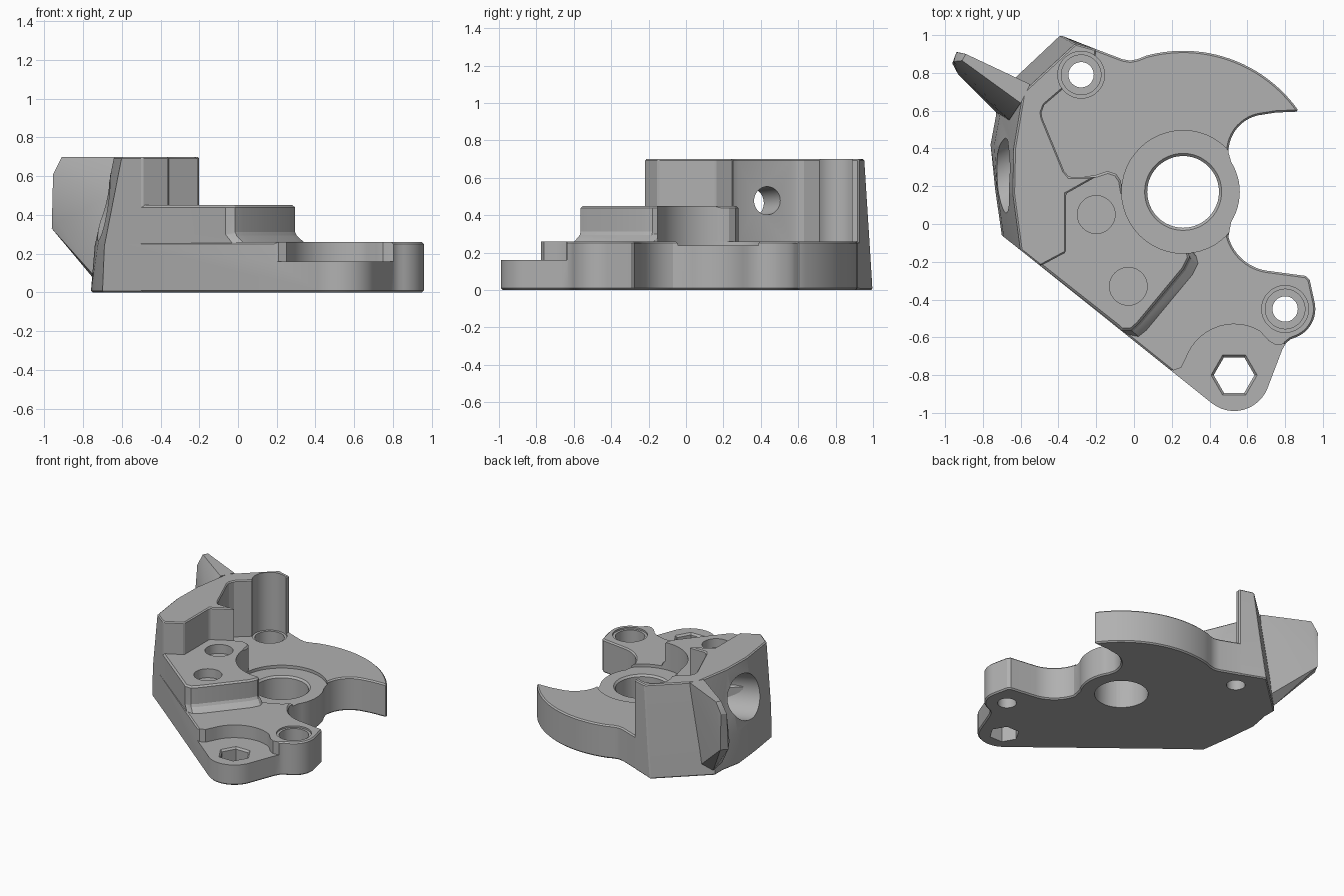
import bpy, bmesh, math
from mathutils import Vector

if "Cube" in bpy.data.objects:
    bpy.data.objects.remove(bpy.data.objects["Cube"], do_unlink=True)

grey = bpy.data.materials.new("plain grey")
grey.use_nodes = True
grey.diffuse_color = (0.44, 0.44, 0.44, 1)
grey.node_tree.nodes["Principled BSDF"].inputs["Base Color"].default_value = (0.44, 0.44, 0.44, 1)


def make(name, bm):
    bmesh.ops.recalc_face_normals(bm, faces=bm.faces[:])
    mesh = bpy.data.meshes.new(name)
    bm.to_mesh(mesh)
    bm.free()
    obj = bpy.data.objects.new(name, mesh)
    bpy.context.collection.objects.link(obj)
    mesh.materials.append(grey)
    return obj


def loft(name, rings):
    """Closed solid through (z, outline) rings with equal point counts."""
    bm = bmesh.new()
    rows = [[bm.verts.new((x, y, z)) for x, y in pts] for z, pts in rings]
    n = len(rows[0])
    for a, b in zip(rows, rows[1:]):
        for i in range(n):
            j = (i + 1) % n
            bm.faces.new((a[i], a[j], b[j], b[i]))
    bm.faces.new(rows[0][::-1])
    bm.faces.new(rows[-1])
    return make(name, bm)


def prism(name, pts, z0, z1):
    return loft(name, [(z0, pts), (z1, pts)])


def arc(c, r, a0, a1, n=12):
    angles = [math.radians(a0 + (a1 - a0) * i / n) for i in range(n + 1)]
    return [(c[0] + r * math.cos(a), c[1] + r * math.sin(a)) for a in angles]


def disc(c, r, z0, z1, n=48):
    return prism("cutter", arc(c, r, 0, 360 - 360 / n, n - 1), z0, z1)


def rod(p, q, r):
    """Round cutter running from p to q."""
    p, q = Vector(p), Vector(q)
    bm = bmesh.new()
    bmesh.ops.create_cone(bm, cap_ends=True, segments=48, radius1=r, radius2=r, depth=(q - p).length)
    turn = (q - p).to_track_quat("Z", "Y").to_matrix().to_4x4()
    turn.translation = (p + q) / 2
    bm.transform(turn)
    return make("cutter", bm)


def apply(obj, mod):
    bpy.context.view_layer.objects.active = obj
    bpy.ops.object.modifier_apply(modifier=mod.name)


def bevel(obj, width=0.012):
    mod = obj.modifiers.new("bevel", "BEVEL")
    mod.width, mod.segments = width, 1
    mod.limit_method, mod.angle_limit = "ANGLE", math.radians(50)
    apply(obj, mod)


def cut(obj, *cutters):
    for c in cutters:
        mod = obj.modifiers.new("cut", "BOOLEAN")
        mod.operation, mod.solver, mod.object = "DIFFERENCE", "EXACT", c
        apply(obj, mod)
        bpy.data.objects.remove(c, do_unlink=True)


# Key centres
main, post, ear, nut = (0.26, 0.17), (-0.28, 0.79), (0.8, -0.45), (0.53, -0.8)

# Base plate with curved blade
outline = (
    arc(nut, 0.19, 232, 338)
    + [(0.785, -0.665), (0.805, -0.63), (0.83, -0.61)]
    + arc(ear, 0.16, -70, 12)
    + [(0.93, -0.295), (0.91, -0.275)]
    + arc((0.74, 0.0), 0.25, 262, 196)
    + arc(main, 0.3, -32, 32)
    + arc((0.7, 0.38), 0.2, 180, 95)
    + [(0.75, 0.59), (0.87, 0.595)]
    + arc(main, 0.747, 36, 105, 24)
    + [(0.02, 0.873), (-0.02, 0.865), (-0.06, 0.872), (-0.2, 0.925), (-0.355, 0.975),
       (-0.6, 0.7), (-0.68, 0.4), (-0.66, 0.0), (-0.6, -0.139)]
)
plate = prism("base_plate", outline, 0, 0.26)
bevel(plate)
low = ([(0.1, -1.1), (0.1, -0.8), (0.16, -0.76), (0.21, -0.775), (0.25, -0.76), (0.275, -0.71)]
       + arc(nut, 0.27, 155, 60)
       + [(0.715, -0.62), (0.75, -0.64), (0.8, -0.635), (0.9, -0.66), (0.9, -1.1)])
cut(plate,
    prism("cutter", low, 0.16, 0.5),
    disc(main, 0.325, 0.237, 0.5),
    disc(main, 0.19, -0.1, 0.5),
    disc(nut, 0.108, -0.1, 0.5, 6))
for c in (post, ear):
    cut(plate, disc(c, 0.124, 0.247, 0.5), disc(c, 0.105, 0.15, 0.5), disc(c, 0.067, -0.1, 0.5))


# Chamfered rims of the main and nut holes
def flare(c, r, z, n):
    ring = lambda k: arc(c, k, 0, 360 - 360 / n, n - 1)
    return loft("cutter", [(z - 0.015, ring(r - 0.001)), (z + 0.005, ring(r + 0.019))])


cut(plate, flare(main, 0.19, 0.237, 48), flare(nut, 0.108, 0.16, 6))

# Middle step with sloped foot along its diagonal side
foot = [(0.3, -0.15), (0.31, -0.19), (0.28, -0.25), (0.04, -0.54), (0.0, -0.575), (-0.05, -0.575)]
fixed = [(-0.09, -0.541), (-0.6, -0.139), (-0.6, 0.1), (-0.45, 0.24), (-0.36, 0.235),
         (-0.2, 0.26), (-0.14, 0.28), (-0.095, 0.265), (-0.07, 0.23), (-0.06, 0.17), (0.2, 0.0)]
wide = [(x + 0.035, y - 0.025) for x, y in foot[:-1]] + [(-0.03, -0.588)]
inner = [(x - 0.015, y + 0.012) for x, y in foot]
step = loft("middle_step", [(0.1, wide + fixed), (0.255, wide + fixed),
                            (0.3, inner + fixed), (0.45, inner + fixed)])
bevel(step)
cut(step, disc(main, 0.325, 0.05, 0.6),
    disc((-0.2, 0.05), 0.1, 0.38, 0.6), disc((-0.03, -0.33), 0.1, 0.38, 0.6))

# Tall block with leaning outer walls
inside = [(-0.495, -0.222), (-0.36, -0.15), (-0.36, 0.16), (-0.2, 0.25), (-0.345, 0.25),
          (-0.37, 0.28), (-0.485, 0.56), (-0.49, 0.59), (-0.475, 0.63), (-0.37, 0.72),
          (-0.28, 0.79), (-0.21, 0.82), (-0.2, 0.925)]
bottom = [(-0.39, 1.0), (-0.73, 0.68), (-0.73, 0.58), (-0.76, 0.42), (-0.735, 0.18), (-0.7, -0.06)]
middle = [(-0.36, 0.985), (-0.7, 0.68), (-0.71, 0.58), (-0.74, 0.42), (-0.725, 0.18), (-0.69, -0.068)]
top = [(-0.31, 0.955), (-0.585, 0.7), (-0.6, 0.61), (-0.635, 0.4), (-0.64, 0.16), (-0.6, -0.139)]
block = loft("tall_block", [(0, inside + bottom), (0.24, inside + middle), (0.7, inside + top)])
bevel(block, 0.008)
cut(block,
    disc(post, 0.124, 0.247, 1), disc(post, 0.105, 0.15, 0.5), disc(post, 0.067, -0.1, 0.5),
    rod((-0.9, 0.12, 0.42), (-0.56, 0.33, 0.45), 0.17),
    rod((-0.7, 0.28, 0.46), (-0.25, 0.54, 0.49), 0.075))

# Pointed side fin
bm = bmesh.new()
for p in [(-0.89, 0.9, 0.7), (-0.91, 0.865, 0.7), (-0.55, 0.74, 0.7), (-0.6, 0.64, 0.7),
          (-0.94, 0.91, 0.62), (-0.955, 0.86, 0.61), (-0.935, 0.91, 0.34), (-0.962, 0.85, 0.33),
          (-0.93, 0.79, 0.36), (-0.72, 0.69, 0.04), (-0.72, 0.58, 0.06), (-0.66, 0.55, 0.5),
          (-0.62, 0.72, 0.06)]:
    bm.verts.new(p)
bmesh.ops.convex_hull(bm, input=bm.verts[:])
make("side_fin", bm)

# Smooth the curved walls, keep corners crisp
for obj in [o for o in bpy.data.objects if o.type == "MESH" and grey.name in o.data.materials]:
    bpy.ops.object.select_all(action="DESELECT")
    obj.select_set(True)
    bpy.context.view_layer.objects.active = obj
    bpy.ops.object.shade_smooth_by_angle(angle=math.radians(25))
